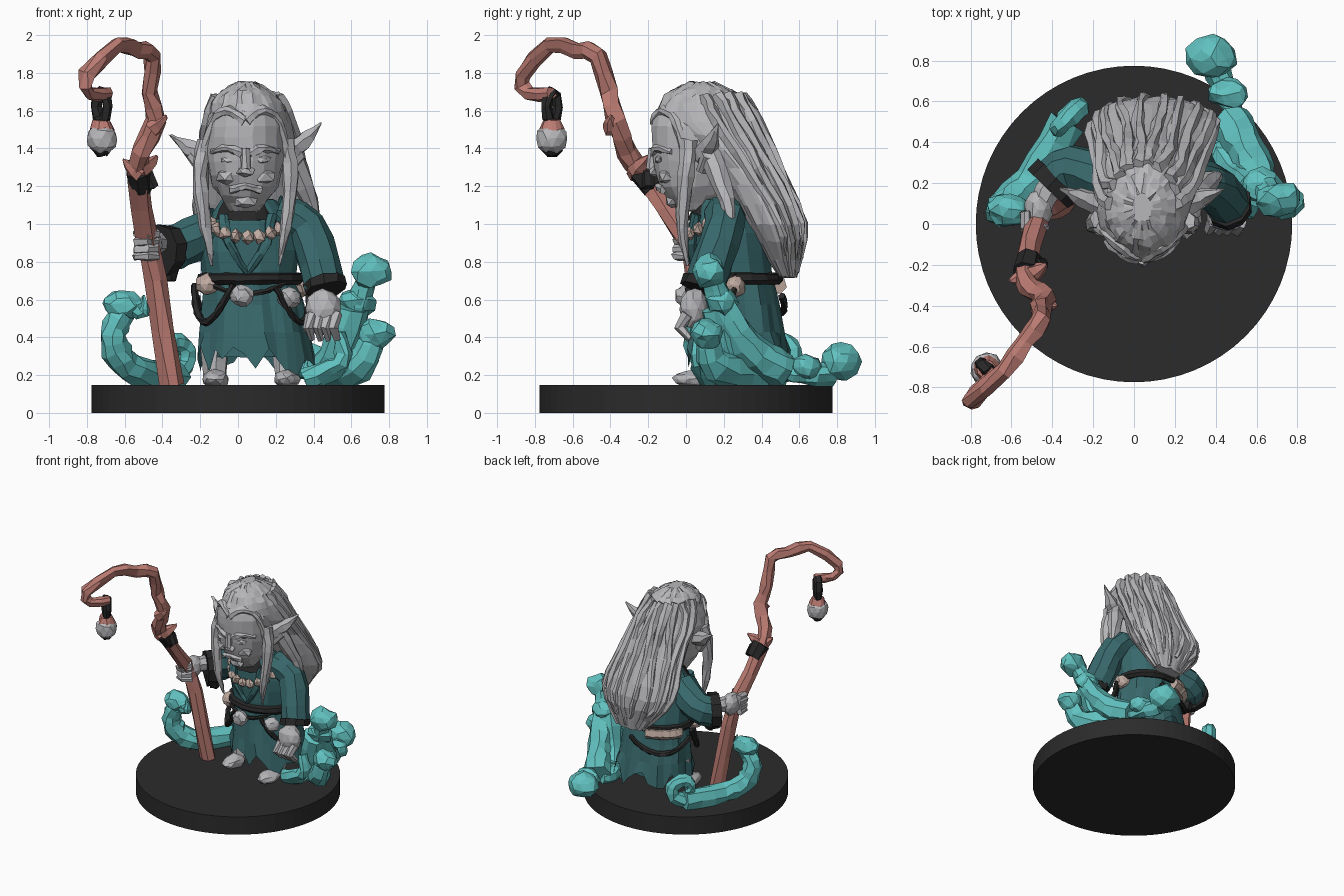
import bpy, bmesh, random
from math import sin, cos, tau
from mathutils import Vector, Matrix

random.seed(7)
if "Cube" in bpy.data.objects:
    bpy.data.objects.remove(bpy.data.objects["Cube"])


def material(name, red, green, blue):
    mat = bpy.data.materials.new(name)
    mat.use_nodes = True
    mat.diffuse_color = (red, green, blue, 1)
    mat.node_tree.nodes["Principled BSDF"].inputs["Base Color"].default_value = mat.diffuse_color
    return mat


pale = material("pale grey", .47, .47, .49)
robe = material("dark teal", .04, .14, .15)
mist = material("light teal", .12, .54, .53)
wood = material("red brown wood", .5, .2, .17)
black = material("black leather", .02, .02, .02)
stone = material("charcoal base", .024, .024, .024)
bone = material("bone", .52, .4, .35)


def finish(name, bm, mat, rough):
    """Roughen the vertices and make a flat shaded object."""
    for vert in bm.verts:
        vert.co += Vector([random.uniform(-rough, rough) for axis in "xyz"])
    bmesh.ops.recalc_face_normals(bm, faces=bm.faces)
    mesh = bpy.data.meshes.new(name)
    bm.to_mesh(mesh)
    bm.free()
    mesh.materials.append(mat)
    bpy.context.collection.objects.link(bpy.data.objects.new(name, mesh))


def bridge(name, rings, mat, rough, open_start=False):
    """Join rings of points with quads and close the ends."""
    bm = bmesh.new()
    rows = [[bm.verts.new(point) for point in ring] for ring in rings]
    for low, high in zip(rows, rows[1:]):
        for i in range(len(low)):
            bm.faces.new((low[i - 1], low[i], high[i], high[i - 1]))
    if not open_start:
        bm.faces.new(rows[0])
    bm.faces.new(rows[-1])
    finish(name, bm, mat, rough)


def spline(points, steps):
    """Smooth curve through points of any dimension."""
    p = [Vector(point) for point in points]
    p = [p[0] * 2 - p[1]] + p + [p[-1] * 2 - p[-2]]
    curve = []
    for a, b, c, d in zip(p, p[1:], p[2:], p[3:]):
        for step in range(steps):
            t = step / steps
            bend = (a * 2 - b * 5 + c * 4 - d) + (b * 3 - a - c * 3 + d) * t
            curve.append(b + ((c - a) * t + bend * t * t) / 2)
    return curve + [p[-2]]


def tube(name, mat, radius, points, taper=0, sides=7, steps=3, rough=.006):
    """Sweep a circle along a curve, thinning it towards the end by taper."""
    path = spline(points, steps)
    last = len(path) - 1
    rings, before, side = [], None, None
    for i, centre in enumerate(path):
        ahead = (path[min(i + 1, last)] - path[max(i - 1, 0)]).normalized()
        side = before.rotation_difference(ahead) @ side if before else ahead.orthogonal().normalized()
        before, across = ahead, ahead.cross(side)
        size = max(radius * (1 - taper * (i / last) ** 2), .004)
        angles = [tau * k / sides for k in range(sides)]
        rings.append([centre + (side * cos(a) + across * sin(a)) * size for a in angles])
    bridge(name, rings, mat, rough)


def loft(name, mat, rows, x=0, y=0, lean=0, sides=14, steps=3, rough=.006, folds=0, depth=0, hem=0):
    """Stack ellipses (height, y, half width, half depth), with folds and a ragged open hem."""
    rings = []
    for height, middle, wide, deep in spline(rows, steps):
        ring = []
        drop = 0 if rings else hem
        shift = x + lean * (rows[-1][0] - height)
        for k in range(sides):
            a = tau * k / sides
            fold = 1 + depth * cos(folds * a + len(rings) / 2)
            ring.append((shift + wide * fold * cos(a), y + middle + deep * fold * sin(a),
                         height + random.uniform(-drop, drop)))
        rings.append(ring)
    bridge(name, rings, mat, rough, hem > 0)


def blob(name, mat, place, radius, shape=(1, 1, 1), detail=2, rough=.006):
    bm = bmesh.new()
    bmesh.ops.create_icosphere(bm, subdivisions=detail, radius=radius,
                               matrix=Matrix.Translation(place) @ Matrix.Diagonal((*shape, 1)))
    finish(name, bm, mat, rough)


def hoop(name, mat, radius, height, grow=0, start=0, end=1, sag=0):
    """Cord around the waist between two fractions of a turn."""
    count = 18
    points = []
    for k in range(count + 1):
        t = k / count
        a = tau * (start + (end - start) * t)
        points.append((.07 + (.26 + grow) * cos(a), .26 + (.23 + grow) * sin(a),
                       height - sag * sin(t * tau / 2)))
    tube(name, mat, radius, points, sides=6, steps=1, rough=.004)


# Base disc
loft("base", stone, [(0, 0, .775, .775), (.148, 0, .775, .775)], sides=64, steps=1, rough=0)

# Robe
loft("robe_skirt", robe, [(.28, .28, .31, .27), (.72, .26, .24, .2)], x=.07, lean=.06,
     sides=32, folds=9, depth=.035, hem=.08)
loft("robe_lining", robe, [(.3, .28, .26, .22), (.6, .27, .22, .2)], x=.09)
loft("robe_torso", robe, [(.65, .26, .24, .21), (.95, .23, .26, .2), (1.13, .19, .14, .12)], x=.06)
loft("collar", black, [(1.02, .17, .18, .17), (1.12, .18, .13, .12)], x=.05, steps=1)
for side in (-1, 1):
    tube("lapel", robe, .03, [(.05 + side * .13, .06, 1.05), (.05 + side * .1, .03, .9),
                              (.05, .05, .74)], taper=.5)

# Belts, cords and pouches
hoop("belt", black, .032, .71)
hoop("front_cord", black, .014, .69, grow=.01, start=.6, end=.87, sag=.06)
hoop("back_cord", black, .02, .62, grow=.03, start=.2, end=.5, sag=.1)
hoop("back_pouch", bone, .05, .68, start=.28, end=.45)
hoop("left_cord", black, .018, .66, grow=.05, start=.82, sag=.18)
hoop("right_cord", black, .02, .68, grow=.04, start=.5, end=.7, sag=.2)
for mat, place in ((pale, (.02, 0, .62)), (pale, (.27, .06, .61)),
                   (bone, (-.16, .13, .68)), (bone, (.33, .26, .67))):
    blob("pouch", mat, place, .065, (1, .9, .9))

# Bone necklace
for k in range(9):
    a = tau * (.55 + k * .05)
    blob("necklace_bone", bone, (.05 + .2 * cos(a), .17 + .18 * sin(a), 1.03 + .1 * sin(a)),
         .04, (.9, .8, 1), detail=1)

# Left arm hanging
tube("left_sleeve", robe, .11, [(.2, .2, 1.05), (.36, .2, .98), (.46, .1, .67)], sides=9)
tube("left_cuff", black, .115, [(.46, .1, .7), (.47, .08, .65)], sides=9, steps=1)
blob("left_palm", pale, (.45, .04, .55), .11, (.9, .7, 1))
for k in range(4):
    x = .37 + k * .045
    tube("left_finger", pale, .033, [(x + .02, .01, .52), (x, -.03, .45), (x + .02, .02, .39)],
         taper=.5, sides=6, steps=1)

# Right arm holding the staff
tube("right_sleeve", robe, .12, [(-.1, .2, .98), (-.3, .27, .89), (-.4, .2, .86)], sides=9)
tube("right_cuff", black, .14, [(-.37, .22, .86), (-.42, .17, .86)], sides=9, steps=1)
tube("cuff_drape", black, .06, [(-.36, .2, .8), (-.36, .2, .7)], taper=.5)
tube("right_wrist", pale, .06, [(-.4, .2, .9), (-.47, .06, .9)])
blob("right_hand", pale, (-.47, .07, .89), .1, (.7, 1, .9))
for k in range(4):
    z = .83 + k * .04
    tube("right_finger", pale, .026, [(-.53, .06, z), (-.53, -.02, z), (-.48, -.05, z), (-.43, 0, z)],
         sides=6, steps=1)

# Legs and feet, the left one stepping forward
for x, y in ((-.12, .12), (.26, .05)):
    tube("leg", pale, .08, [(x, .24, .42), (x, y + .08, .18)], taper=.3)
    blob("foot", pale, (x, y, .18), .12, (.6, 1, .4))

# Face
middle = .04
loft("head", pale, [(1.07, .04, .08, .07), (1.2, .05, .17, .19), (1.4, .06, .22, .24),
                    (1.57, .07, .2, .24), (1.7, .08, .12, .15)], x=middle, sides=18)
blob("nose", pale, (middle, -.17, 1.28), .05, (1, .7, .6), detail=1)
tube("nose_bridge", pale, .026, [(middle, -.175, 1.4), (middle, -.18, 1.29)], steps=1)
blob("chin", pale, (middle, -.07, 1.12), .07, (1, .6, .6), detail=1)
tube("lip", pale, .02, [(middle - .08, -.12, 1.18), (middle, -.145, 1.2), (middle + .08, -.12, 1.18)],
     sides=6)
for side in (-1, 1):
    def out(distance):
        return middle + side * distance

    tube("brow", pale, .024, [(out(.02), -.17, 1.37), (out(.09), -.155, 1.4), (out(.18), -.08, 1.38)],
         taper=.4, sides=6)
    blob("eyelid", pale, (out(.09), -.14, 1.34), .05, (1, .5, .4), detail=1)
    blob("cheek", pale, (out(.09), -.1, 1.25), .075, (1, .7, .6), detail=1)
    # Pointed ear, a little higher on the left
    lift = .03 + side * .03
    tube("ear", pale, .06, [(out(.2), .09, 1.36), (out(.3), .13, 1.4 + lift / 2),
                            (out(.4), .17, 1.47 + lift)], taper=1, sides=6)
    tube("ear_lobe", pale, .03, [(out(.29), .11, 1.37), (out(.22), .08, 1.28)], steps=1)
    # Swept hairline from the widow's peak, and the long lock beside the face
    tube("hairline", pale, .028, [(middle, -.165, 1.54), (out(.09), -.12, 1.6),
                                  (out(.17), -.05, 1.54), (out(.22), 0, 1.36)])
    tube("side_lock", pale, .048, [(out(.21), .02, 1.44), (out(.24), 0, 1.25),
                                   (out(.21), -.02, .98), (out(.18), .01, .78)], taper=.85)
tube("left_outer_lock", pale, .06, [(.28, .12, 1.38), (.38, .22, 1.12), (.43, .24, .96)], taper=.9)

# Hair mass with strands laid over its back
hair = [(.72, .54, .12, .05), (1, .47, .31, .15), (1.3, .31, .26, .18),
        (1.54, .12, .22, .26), (1.68, .09, .16, .2), (1.75, .08, .05, .07)]
lean = .08
loft("hair", pale, hair, x=middle, lean=lean, sides=40, folds=13, depth=.02, rough=.008)
strands = 10
for k in range(strands):
    path = []
    for z, y, wide, deep in hair[-2::-1]:
        a = tau / 2 * (.04 + .92 * k / (strands - 1)) + random.uniform(-.1, .1)
        path.append(Vector((middle + lean * (hair[-1][0] - z) + wide * cos(a), y + deep * sin(a), z)))
    path[-1] = path[-1].lerp(path[-2], random.uniform(0, .5))
    tube("back_strand", pale, .035, path, taper=.6, sides=6, rough=.008)

# Crooked staff with a curled head
tube("staff", wood, .058, [(-.35, .1, .14), (-.44, .06, .7), (-.48, 0, .92), (-.53, -.22, 1.25),
                           (-.51, -.31, 1.38), (-.43, -.37, 1.55), (-.47, -.41, 1.7),
                           (-.45, -.47, 1.89), (-.54, -.58, 1.92), (-.64, -.72, 1.95),
                           (-.8, -.87, 1.79), (-.78, -.83, 1.69), (-.68, -.71, 1.69)],
     taper=.45, steps=2, rough=.01)
for root, tip in (((-.52, -.26, 1.26), (-.61, -.28, 1.34)), ((-.52, -.26, 1.28), (-.43, -.2, 1.36)),
                  ((-.46, -.39, 1.5), (-.38, -.4, 1.57))):
    tube("staff_twig", wood, .05, [root, tip], taper=.8, sides=6)
tube("staff_wrap", black, .068, [(-.51, -.17, 1.19), (-.53, -.24, 1.28)], steps=1)
tube("wrap_tail", black, .03, [(-.48, -.2, 1.27), (-.45, -.2, 1.19)], steps=1)

# Hanging lantern
x, y = -.72, -.71
loop = [(x + .03 * sin(tau * k / 8), y - .03 * sin(tau * k / 8), 1.62 - .08 * cos(tau * k / 8))
        for k in range(9)]
tube("lantern_loop", black, .03, loop, sides=6, steps=1)
loft("lantern_cap", wood, [(1.5, 0, .065, .065), (1.55, 0, .045, .045)], x=x, y=y, steps=1)
blob("lantern_globe", pale, (x, y, 1.45), .085)
loft("lantern_foot", black, [(1.36, 0, .03, .03), (1.39, 0, .055, .055)], x=x, y=y, steps=1)

# Curling mist on the right, a ground spiral running into a raised head
spiral = []
for k in range(8):
    a, reach = k * .9 - tau / 4, .11 - k * .013
    spiral.append((-.34 + .8 * reach * cos(a), .5 + .8 * reach * cos(a), .31 + reach * sin(a)))
tube("right_mist_spiral", mist, .055, spiral, taper=.5, steps=2)
tube("right_mist", mist, .085, [(-.33, .5, .2), (-.5, .22, .21), (-.62, .1, .29), (-.66, .06, .42),
                                (-.61, .06, .53)], taper=.25, sides=8, rough=.01)
blob("right_mist_head", mist, (-.61, .07, .57), .1, (1.1, .8, .75), rough=.012)
tube("right_mist_tip", mist, .05, [(-.55, .06, .56), (-.5, .04, .53), (-.5, .04, .62)], taper=.9)

# Curling mist on the left
for name, radius, path in (
        ("left_mist_tail", .06, [(.39, .78, .21), (.46, .62, .2), (.5, .45, .22)]),
        ("left_mist_tall", .1, [(.46, .52, .22), (.55, .37, .31), (.62, .22, .5), (.69, .13, .74)]),
        ("left_mist_short", .1, [(.42, .4, .2), (.64, .15, .25), (.73, .1, .42)]),
        ("left_mist_sweep", .1, [(.6, .17, .56), (.52, .24, .3), (.42, .38, .2), (.44, .5, .2)]),
        ("left_mist_root", .06, [(.36, .12, .17), (.55, .08, .27), (.54, .08, .42)])):
    tube(name, mist, radius, path, taper=.5, sides=8, rough=.012)
for place, radius in (((.38, .82, .27), .115), ((.46, .64, .24), .085), ((.71, .12, .75), .1),
                      ((.63, .19, .59), .09), ((.73, .11, .42), .09)):
    blob("left_mist_knob", mist, place, radius, (1.1, .9, .9), rough=.012)
